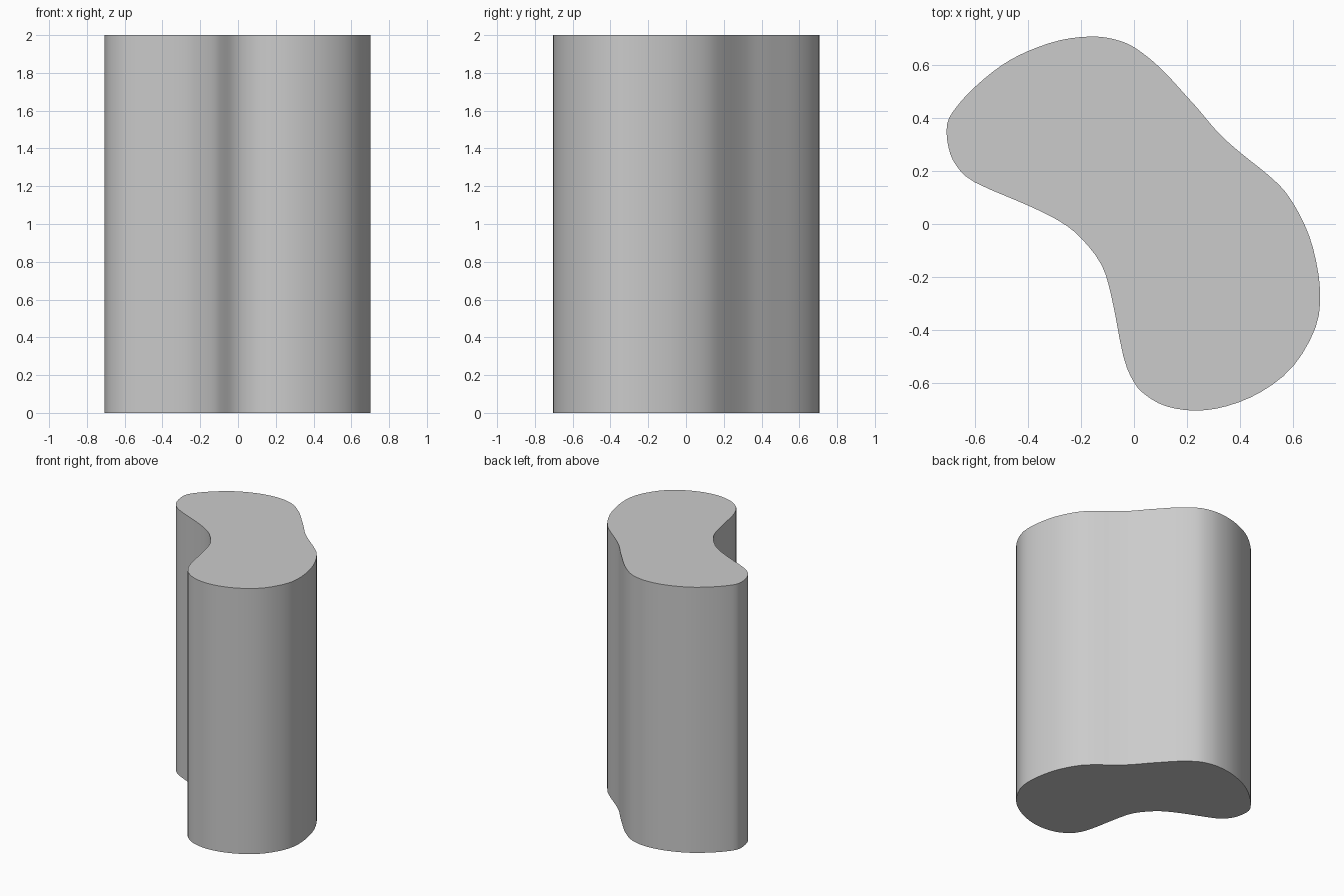
import bpy, bmesh, math
from mathutils import Vector

if "Cube" in bpy.data.objects:
    bpy.data.objects.remove(bpy.data.objects["Cube"])

HEIGHT = 2.0
STEPS = 3

# Kidney-shaped outline seen from above, clockwise from the back seam
OUTLINE = [
    (0.245, 0.43), (0.32, 0.342), (0.40, 0.27), (0.50, 0.19), (0.57, 0.122),
    (0.63, 0.025), (0.675, -0.09), (0.702, -0.25), (0.685, -0.39),
    (0.60, -0.537), (0.48, -0.633), (0.35, -0.687), (0.23, -0.704),
    (0.12, -0.687), (0.045, -0.646), (0.0, -0.597), (-0.04, -0.50),
    (-0.083, -0.283), (-0.122, -0.155), (-0.20, -0.053), (-0.28, 0.01),
    (-0.40, 0.07), (-0.60, 0.157), (-0.67, 0.22), (-0.70, 0.29),
    (-0.705, 0.377), (-0.67, 0.441), (-0.60, 0.517), (-0.50, 0.598),
    (-0.40, 0.652), (-0.28, 0.693), (-0.166, 0.707), (-0.08, 0.698),
    (0.0, 0.667), (0.10, 0.588), (0.20, 0.48),
]


def smooth_loop(points, steps):
    """Closed Catmull-Rom curve through the points."""
    pts = [Vector(p) for p in points]
    n = len(pts)
    out = []
    for i in range(n):
        a, b, c, d = (pts[(i + k) % n] for k in (-1, 0, 1, 2))
        for s in range(steps):
            t = s / steps
            out.append(0.5 * (2 * b + (c - a) * t
                              + (2 * a - 5 * b + 4 * c - d) * t * t
                              + (3 * b - a - 3 * c + d) * t ** 3))
    return out


# Extrude the outline into a solid column
bm = bmesh.new()
base = bm.faces.new([bm.verts.new((p.x, p.y, 0)) for p in smooth_loop(OUTLINE, STEPS)])
top = bmesh.ops.extrude_face_region(bm, geom=[base], use_keep_orig=True)
bmesh.ops.translate(bm, vec=(0, 0, HEIGHT),
                    verts=[v for v in top["geom"] if isinstance(v, bmesh.types.BMVert)])
bmesh.ops.recalc_face_normals(bm, faces=bm.faces)
mesh = bpy.data.meshes.new("curved_column")
bm.to_mesh(mesh)
bm.free()

column = bpy.data.objects.new("curved_column", mesh)
bpy.context.collection.objects.link(column)
bpy.context.view_layer.objects.active = column
column.select_set(True)
bpy.ops.object.shade_smooth_by_angle(angle=math.radians(30))
